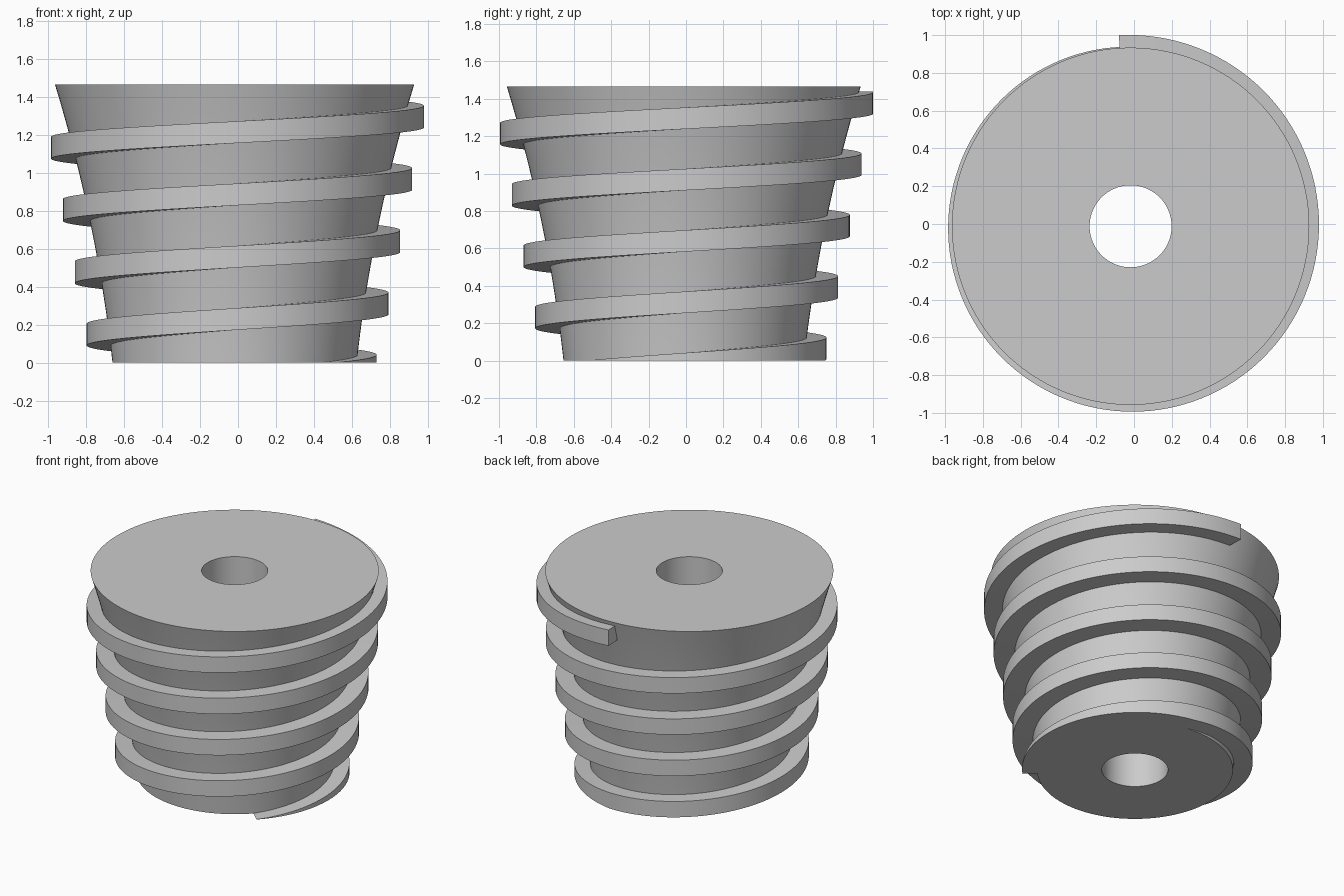
import bpy, bmesh, math

cube = bpy.data.objects.get("Cube")
if cube:
    bpy.data.objects.remove(cube, do_unlink=True)

AXIS = (-0.018, -0.012, 0)
HEIGHT = 1.465
PITCH = 0.328
BAND = 0.115
BORE = 0.217
SEGS = 128

grey = bpy.data.materials.new("plain grey")
grey.use_nodes = True
grey.diffuse_color = (0.6, 0.6, 0.6, 1)
grey.node_tree.nodes["Principled BSDF"].inputs["Base Color"].default_value = (0.6, 0.6, 0.6, 1)


def core_radius(z):
    """Gently flaring side of the body."""
    return 0.643 + 0.11 * z + 0.066 * z * z


def sweep(name, sections, closed):
    """Skin a row of (angle, [(radius, z), ...]) sections around the axis."""
    bm = bmesh.new()
    rings = [[bm.verts.new((r * math.cos(a), r * math.sin(a), z)) for r, z in pts]
             for a, pts in sections]
    pairs = list(zip(rings, rings[1:]))
    if closed:
        pairs.append((rings[-1], rings[0]))
    else:
        bm.faces.new(rings[0])
        bm.faces.new(rings[-1])
    for p, q in pairs:
        for i in range(len(p)):
            j = (i + 1) % len(p)
            bm.faces.new((p[i], p[j], q[j], q[i]))
    bmesh.ops.recalc_face_normals(bm, faces=bm.faces)
    mesh = bpy.data.meshes.new(name)
    bm.to_mesh(mesh)
    bm.free()
    mesh.materials.append(grey)
    obj = bpy.data.objects.new(name, mesh)
    obj.location = AXIS
    bpy.context.collection.objects.link(obj)
    bpy.ops.object.select_all(action='DESELECT')
    obj.select_set(True)
    bpy.context.view_layer.objects.active = obj
    bpy.ops.object.shade_smooth_by_angle(angle=math.radians(30))
    return obj


# Flared body with a round bore
STEPS = 16
side = [(core_radius(HEIGHT * i / STEPS), HEIGHT * i / STEPS) for i in range(STEPS + 1)]
profile = [(BORE, 0)] + side + [(BORE, HEIGHT)]
sweep("flared_body", [(math.tau * i / SEGS, profile) for i in range(SEGS)], True)

# Square-section thread, trimmed flat at the base
LOW_RIGHT = -0.074                                   # underside height at angle zero
start = -(LOW_RIGHT + BAND - 0.001) / PITCH * math.tau
end = 4 * math.tau + math.radians(93.5)
COUNT = 560
thread = []
for i in range(COUNT + 1):
    a = start + (end - start) * i / COUNT
    under = LOW_RIGHT + PITCH * a / math.tau
    low, top = max(under, 0), under + BAND
    outer = 0.762 + 0.19 * under
    inner = core_radius(low) - 0.004
    thread.append((a, [(inner, low), (outer, low), (outer, top), (inner, top)]))
sweep("spiral_thread", thread, False)
